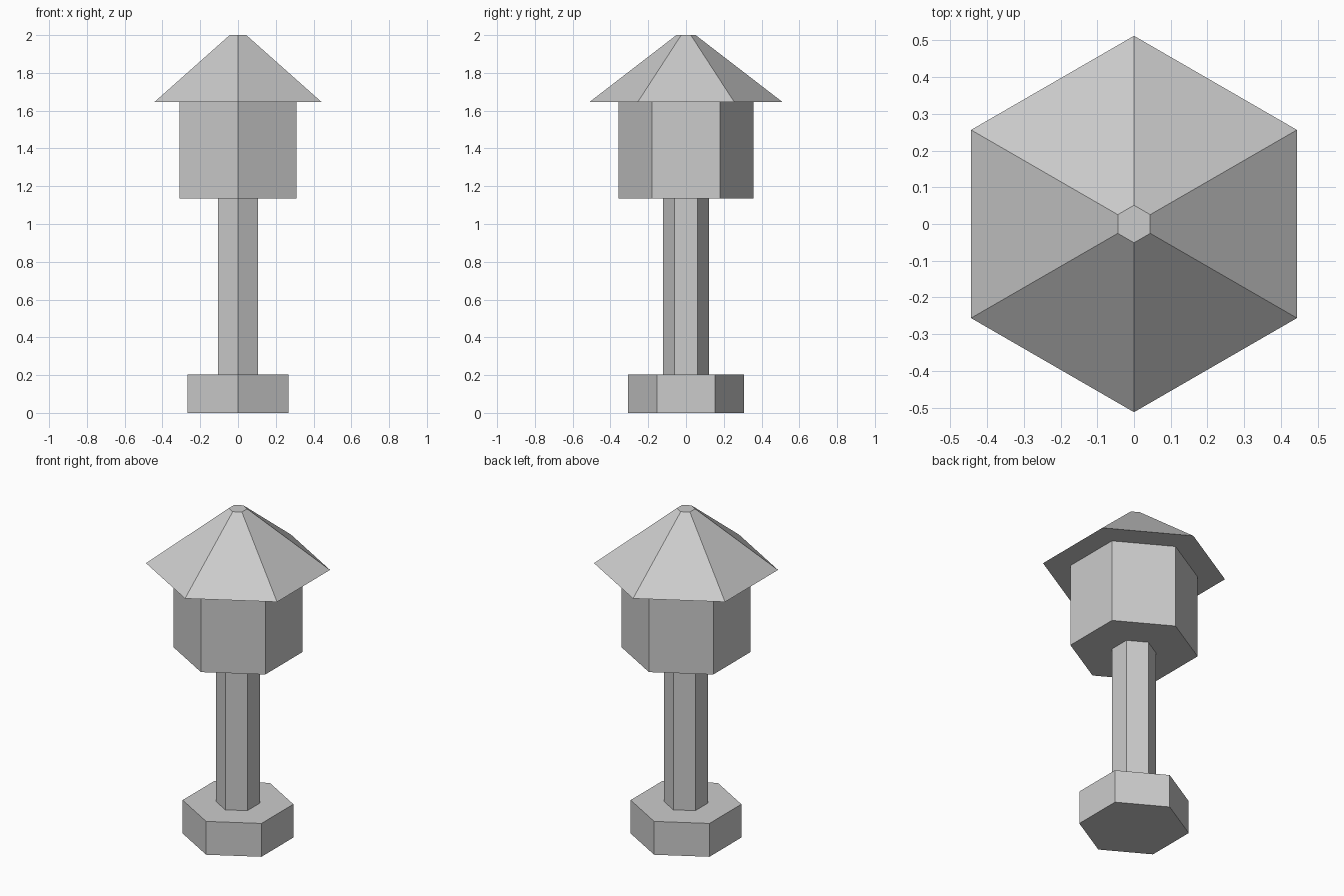
import bpy, bmesh
from math import sin, cos, pi

if "Cube" in bpy.data.objects:
    bpy.data.objects.remove(bpy.data.objects["Cube"])


def hex_part(name, r_bottom, r_top, z0, z1):
    """Closed six-sided prism or frustum with corners on the y axis."""
    bm = bmesh.new()
    rings = [[bm.verts.new((r * sin(i * pi / 3), r * cos(i * pi / 3), z))
              for i in range(6)]
             for r, z in ((r_bottom, z0), (r_top, z1))]
    for ring in rings:
        bm.faces.new(ring)
    for i in range(6):
        j = (i + 1) % 6
        bm.faces.new((rings[0][i], rings[0][j], rings[1][j], rings[1][i]))
    bmesh.ops.recalc_face_normals(bm, faces=bm.faces)
    mesh = bpy.data.meshes.new(name)
    bm.to_mesh(mesh)
    bm.free()
    obj = bpy.data.objects.new(name, mesh)
    bpy.context.collection.objects.link(obj)
    return obj


# Foot block, slim post, lantern body and overhanging roof with a small flat tip
hex_part("base", 0.308, 0.308, 0.0, 0.204)
hex_part("post", 0.123, 0.123, 0.204, 1.136)
hex_part("lantern_body", 0.358, 0.358, 1.136, 1.645)
hex_part("roof", 0.512, 0.051, 1.645, 2.0)
